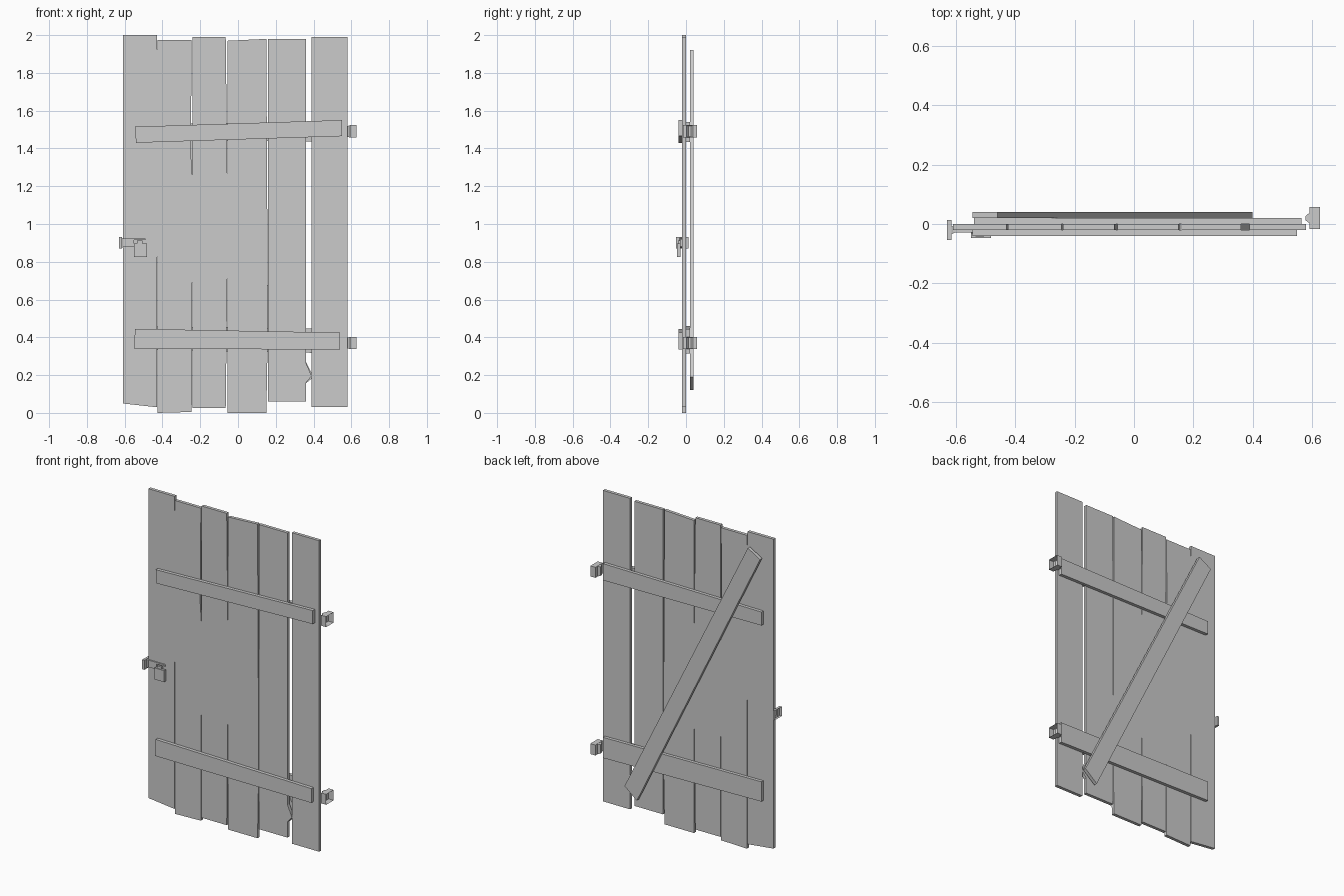
import bpy
import bmesh

cube = bpy.data.objects.get("Cube")
if cube:
    bpy.data.objects.remove(cube, do_unlink=True)

grey = bpy.data.materials.new("plain grey")
grey.use_nodes = True
colour = (0.6, 0.6, 0.6, 1)
grey.diffuse_color = colour
grey.node_tree.nodes["Principled BSDF"].inputs["Base Color"].default_value = colour


def finish(name, bm):
    bmesh.ops.recalc_face_normals(bm, faces=bm.faces[:])
    mesh = bpy.data.meshes.new(name)
    bm.to_mesh(mesh)
    bm.free()
    mesh.materials.append(grey)
    obj = bpy.data.objects.new(name, mesh)
    bpy.context.collection.objects.link(obj)
    return obj


def board(name, outline, y0, y1):
    """Extrude an x-z outline from y0 to y1."""
    bm = bmesh.new()
    face = bm.faces.new([bm.verts.new((x, y0, z)) for x, z in outline])
    new = bmesh.ops.extrude_face_region(bm, geom=[face])["geom"]
    verts = [v for v in new if isinstance(v, bmesh.types.BMVert)]
    bmesh.ops.translate(bm, verts=verts, vec=(0, y1 - y0, 0))
    return finish(name, bm)


def box(name, x, y, z):
    return board(name, [(x[0], z[0]), (x[1], z[0]), (x[1], z[1]), (x[0], z[1])], *y)


def socket(name, sections, y, z):
    """Sheet-metal cup along x: (x, half y, half z) rings, open at the last."""
    bm = bmesh.new()
    rings = [[bm.verts.new((x, y + sy * hy, z + sz * hz))
              for sy, sz in ((-1, -1), (1, -1), (1, 1), (-1, 1))]
             for x, hy, hz in sections]
    bm.faces.new(rings[0])
    for a, b in zip(rings, rings[1:]):
        for i in range(4):
            j = (i + 1) % 4
            bm.faces.new((a[i], a[j], b[j], b[i]))
    return finish(name, bm)


# Uneven planks: left, right, bottom left/right, top left/right, splinters on the right edge
planks = [
    (-0.61, -0.43, 0.05, 0.03, 2.0, 2.0, [(-0.425, 1.62), (-0.425, 1.85)]),
    (-0.425, -0.245, 0.0, 0.005, 1.975, 1.975, [(-0.24, 1.23), (-0.25, 1.38)]),
    (-0.24, -0.065, 0.025, 0.025, 1.99, 1.99, [(-0.055, 0.87), (-0.055, 1.1)]),
    (-0.055, 0.15, 0.0, 0.0, 1.97, 1.98, [(0.157, 0.38), (0.157, 0.68)]),
    (0.16, 0.36, 0.06, 0.06, 1.98, 1.98, [(0.36, 0.16), (0.39, 0.195), (0.36, 0.265)]),
    (0.39, 0.58, 0.03, 0.03, 1.99, 1.99, []),
]
for n, (x0, x1, b0, b1, t0, t1, chips) in enumerate(planks, 1):
    board(f"plank_{n}", [(x0, b0), (x1, b1), *chips, (x1, t1), (x0, t0)], -0.02, 0)

# Crooked cross battens on both sides
board("front_upper_batten", [(-0.54, 1.43), (0.55, 1.465), (0.55, 1.55), (-0.545, 1.515)], -0.041, -0.02)
board("front_lower_batten", [(-0.55, 0.34), (0.54, 0.335), (0.54, 0.425), (-0.545, 0.445)], -0.041, -0.02)
board("back_upper_batten", [(-0.54, 1.445), (0.565, 1.435), (0.565, 1.54), (-0.54, 1.53)], 0, 0.02)
board("back_lower_batten", [(-0.54, 0.335), (0.565, 0.315), (0.565, 0.445), (-0.54, 0.46)], 0, 0.02)

# Diagonal brace on the back
board("diagonal_brace", [(0.315, 0.12), (0.4, 0.19), (-0.46, 1.92), (-0.545, 1.87)], 0.02, 0.041)

# Hinge cups, open to the outside
for name, z in (("upper_hinge", 1.49), ("lower_hinge", 0.37)):
    socket(name, [(0.578, 0.007, 0.028), (0.592, 0.018, 0.032),
                  (0.592, 0.037, 0.033), (0.627, 0.037, 0.033)], 0.02, z)

# Latch: wall plate, hasp and padlock
socket("latch_plate", [(-0.605, 0.01, 0.022), (-0.615, 0.014, 0.026),
                       (-0.615, 0.034, 0.03), (-0.63, 0.034, 0.03)], -0.02, 0.9)
board("hasp", [(-0.61, 0.88), (-0.55, 0.88), (-0.55, 0.914), (-0.49, 0.914),
               (-0.49, 0.924), (-0.61, 0.924)], -0.028, -0.02)
box("padlock_shackle", (-0.535, -0.505), (-0.042, -0.028), (0.89, 0.912))
box("padlock_body", (-0.55, -0.482), (-0.047, -0.03), (0.825, 0.897))
